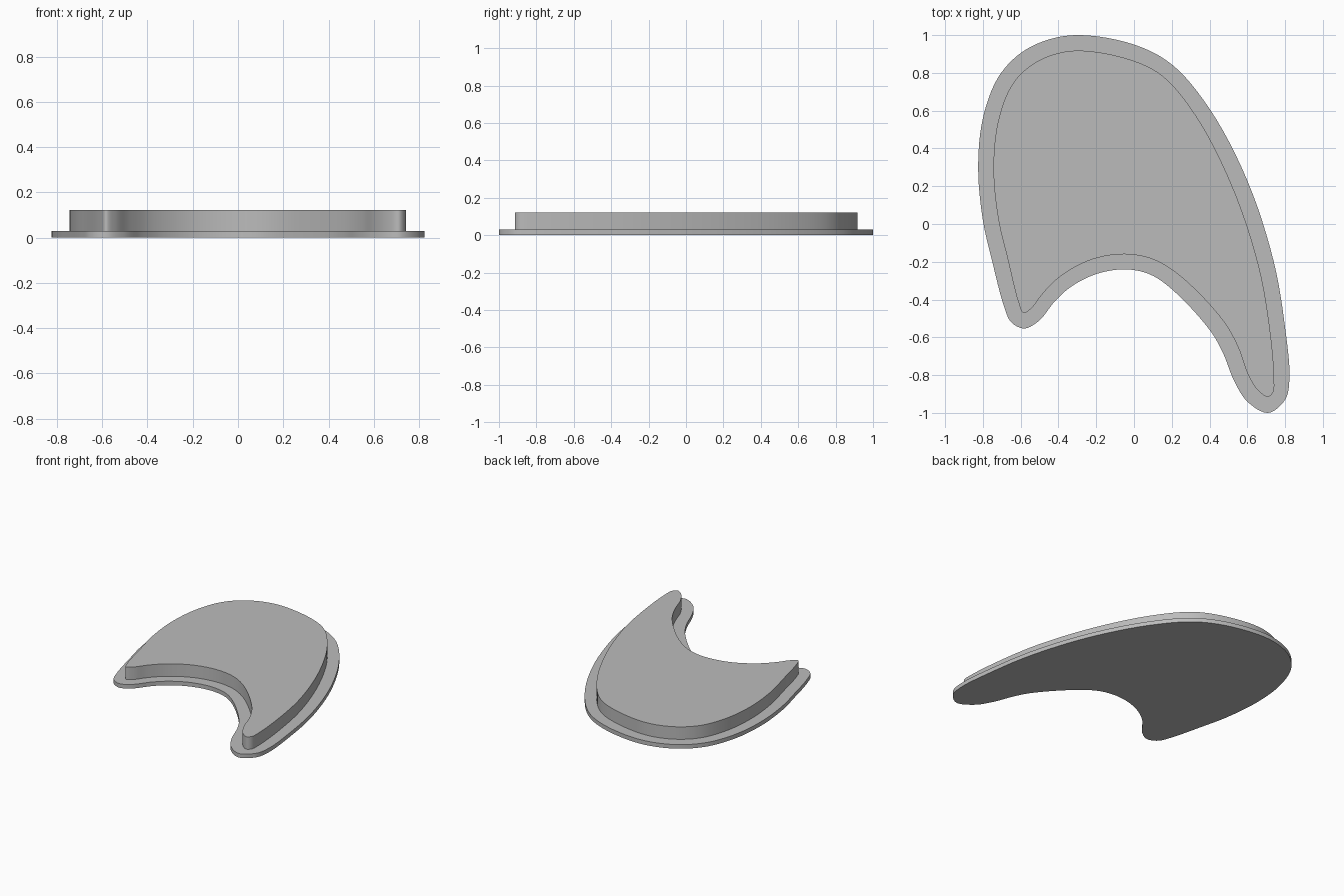
import bpy, bmesh
from mathutils import Vector

if "Cube" in bpy.data.objects:
    bpy.data.objects.remove(bpy.data.objects["Cube"])

grey = bpy.data.materials.new("plain_grey")
grey.diffuse_color = (0.5, 0.5, 0.5, 1)
grey.use_nodes = True
grey.node_tree.nodes["Principled BSDF"].inputs["Base Color"].default_value = grey.diffuse_color

# Outlines run clockwise from the top of the broad rounded end
RIM = [(-0.28, 1.0), (0, 0.95), (0.2, 0.845), (0.4, 0.61), (0.6, 0.23), (0.74, -0.2),
       (0.80, -0.55), (0.823, -0.82), (0.80, -0.93), (0.71, -1.0), (0.60, -0.94),
       (0.53, -0.83), (0.47, -0.68), (0.40, -0.56), (0.2, -0.345), (0.08, -0.265),
       (-0.05, -0.24), (-0.2, -0.265), (-0.33, -0.33), (-0.42, -0.41), (-0.5, -0.51),
       (-0.58, -0.553), (-0.65, -0.52), (-0.69, -0.43), (-0.75, -0.2), (-0.80, 0.02),
       (-0.825, 0.3), (-0.80, 0.56), (-0.72, 0.775), (-0.6, 0.905), (-0.45, 0.977)]
BODY = [(-0.28, 0.918), (-0.02, 0.87), (0.15, 0.785), (0.33, 0.57), (0.52, 0.2),
        (0.66, -0.22), (0.72, -0.56), (0.742, -0.82), (0.737, -0.89), (0.71, -0.915),
        (0.66, -0.885), (0.605, -0.80), (0.55, -0.65), (0.47, -0.51), (0.25, -0.28),
        (0.1, -0.187), (-0.05, -0.16), (-0.22, -0.187), (-0.38, -0.27), (-0.48, -0.365),
        (-0.54, -0.443), (-0.585, -0.472), (-0.61, -0.42), (-0.67, -0.18), (-0.72, 0.035),
        (-0.744, 0.3), (-0.72, 0.54), (-0.65, 0.73), (-0.555, 0.833), (-0.425, 0.898)]


def smooth_loop(points, steps=6):
    """Closed centripetal spline through the points."""
    pts = [Vector(p) for p in points]
    n, out = len(pts), []
    for i in range(n):
        a, b, c, d = (pts[(i + k) % n] for k in (-1, 0, 1, 2))
        ta = (b - a).length ** 0.5
        tb = ta + (c - b).length ** 0.5
        tc = tb + (d - c).length ** 0.5
        for s in range(steps):
            t = ta + (tb - ta) * s / steps
            p = a.lerp(b, t / ta)
            q = b.lerp(c, (t - ta) / (tb - ta))
            r = c.lerp(d, (t - tb) / (tc - tb))
            u = p.lerp(q, t / tb)
            v = q.lerp(r, (t - ta) / (tc - ta))
            out.append(u.lerp(v, (t - ta) / (tb - ta)))
    return out


def slab(name, outline, z0, z1):
    """Extrude a smooth outline between two heights."""
    bm = bmesh.new()
    face = bm.faces.new([bm.verts.new((p.x, p.y, z0)) for p in smooth_loop(outline)])
    ext = bmesh.ops.extrude_face_region(bm, geom=[face], use_keep_orig=True)
    top = [g for g in ext["geom"] if isinstance(g, bmesh.types.BMVert)]
    bmesh.ops.translate(bm, verts=top, vec=(0, 0, z1 - z0))
    bmesh.ops.recalc_face_normals(bm, faces=bm.faces)
    mesh = bpy.data.meshes.new(name)
    bm.to_mesh(mesh)
    bm.free()
    mesh.materials.append(grey)
    obj = bpy.data.objects.new(name, mesh)
    bpy.context.collection.objects.link(obj)
    bpy.ops.object.select_all(action='DESELECT')
    obj.select_set(True)
    bpy.context.view_layer.objects.active = obj
    bpy.ops.object.shade_smooth_by_angle(angle=0.6)


# Thin flange, with the thicker inset body standing on it
slab("base_flange", RIM, 0, 0.03)
slab("raised_body", BODY, 0.03, 0.122)
